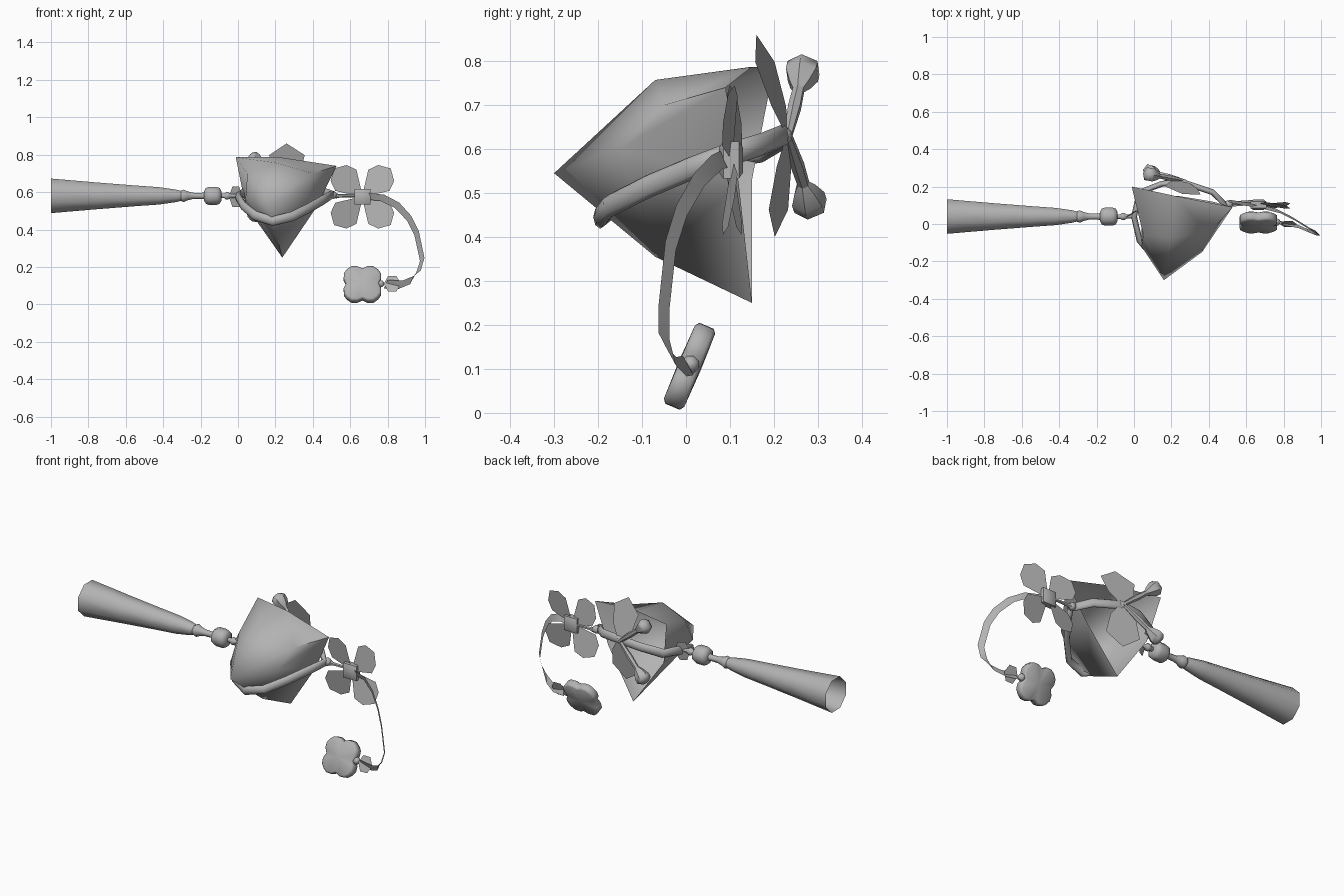
import bpy, math
from mathutils import Vector as V

if "Cube" in bpy.data.objects:
    bpy.data.objects.remove(bpy.data.objects["Cube"])

grey = bpy.data.materials.new("plain grey")
grey.diffuse_color = (0.45, 0.45, 0.45, 1)
grey.use_nodes = True
grey.node_tree.nodes["Principled BSDF"].inputs["Base Color"].default_value = grey.diffuse_color


def mesh(name, verts, faces, smooth=None):
    me = bpy.data.meshes.new(name)
    me.from_pydata([tuple(v) for v in verts], [], faces)
    me.update()
    me.materials.append(grey)
    ob = bpy.data.objects.new(name, me)
    bpy.context.collection.objects.link(ob)
    if smooth:
        bpy.ops.object.select_all(action='DESELECT')
        bpy.context.view_layer.objects.active = ob
        ob.select_set(True)
        bpy.ops.object.shade_smooth_by_angle(angle=math.radians(smooth))
    return ob


def lathe(name, start, direction, profile, sides=8, cap=(True, True)):
    """Revolve (distance, radius) pairs about a line."""
    d = V(direction).normalized()
    a = d.cross(V((0, 0, 1)) if abs(d.z) < 0.9 else V((1, 0, 0))).normalized()
    b = d.cross(a)
    verts, faces = [], []
    for t, r in profile:
        for k in range(sides):
            w = 2 * math.pi * (k + 0.5) / sides
            verts.append(V(start) + d * t + (a * math.cos(w) + b * math.sin(w)) * r)
    for i in range(len(profile) - 1):
        for k in range(sides):
            n = (k + 1) % sides
            faces.append((i * sides + k, i * sides + n, (i + 1) * sides + n, (i + 1) * sides + k))
    if cap[0]:
        faces.append(tuple(reversed(range(sides))))
    if cap[1]:
        faces.append(tuple(range(len(verts) - sides, len(verts))))
    return mesh(name, verts, faces, 50)


def ball(name, c, r):
    prof = [(-r * math.cos(math.pi * i / 6), max(0.002, r * math.sin(math.pi * i / 6))) for i in range(7)]
    return lathe(name, c, (1, 0, 0), prof)


def plate(name, centre, along, side, outline):
    verts = [V(centre) + V(along) * p + V(side) * q for p, q in outline]
    return mesh(name, verts, [tuple(range(len(verts)))])


# Hollow pointed shell, open at the back
tip = (0.16, -0.30, 0.545)
middle = [(0.20, -0.07, 0.757), (0.05, -0.06, 0.70), (0.04, -0.12, 0.56),
          (0.21, -0.07, 0.355), (0.364, -0.15, 0.60), (0.40, -0.05, 0.70)]
rim = [(0.22, 0.15, 0.787), (-0.012, 0.20, 0.787), (0.04, 0.15, 0.53),
       (0.237, 0.15, 0.25), (0.42, 0.12, 0.52), (0.527, 0.09, 0.74)]
faces = []
for k in range(6):
    n = (k + 1) % 6
    faces += [(0, 1 + k, 1 + n), (1 + k, 7 + k, 7 + n, 1 + n)]
mesh("shell", [tip] + middle + rim, faces, 85)

# Flat cord around the shell
path = [V(p) for p in [(0.0, 0.04, 0.575), (0.03, -0.09, 0.525), (0.09, -0.16, 0.475),
        (0.185, -0.195, 0.445), (0.29, -0.175, 0.47), (0.38, -0.085, 0.515), (0.45, 0.01, 0.555),
        (0.50, 0.09, 0.585), (0.42, 0.17, 0.61), (0.27, 0.22, 0.63), (0.15, 0.215, 0.62),
        (0.03, 0.17, 0.595)]]
verts, faces, N, S = [], [], len(path), 8
for i, p in enumerate(path):
    t = (path[(i + 1) % N] - path[i - 1]).normalized()
    s = t.cross(V((0, 0, 1))).normalized()
    u = s.cross(t)
    for k in range(S):
        w = 2 * math.pi * k / S
        verts.append(p + s * 0.016 * math.cos(w) + u * 0.026 * math.sin(w))
        m, n = (i + 1) % N, (k + 1) % S
        faces.append((i * S + k, i * S + n, m * S + n, m * S + k))
mesh("cord", verts, faces, 80)

# Tassel: long flared sleeve, open at the wide end
axis = (0, 0.04, 0.58)
lathe("tassel", axis, (-1, 0, 0), [(0.295, 0.026), (0.33, 0.036), (0.42, 0.050), (0.55, 0.060),
      (0.75, 0.077), (1.0, 0.100)], 8, (True, False))
# Knots and bead between tassel and shell
lathe("tassel_knot", axis, (-1, 0, 0), [(0.18, 0.020), (0.20, 0.017), (0.24, 0.018), (0.27, 0.026),
      (0.29, 0.036), (0.305, 0.030), (0.315, 0.02)])
lathe("square_bead", axis, (-1, 0, 0), [(0.088, 0.026), (0.098, 0.046), (0.115, 0.052), (0.155, 0.052),
      (0.172, 0.046), (0.182, 0.026)])
lathe("tassel_link", axis, (-1, 0, 0), [(0.0, 0.010), (0.04, 0.012), (0.052, 0.021), (0.064, 0.021),
      (0.074, 0.013), (0.092, 0.013)])
hexagon = [(math.cos(k * math.pi / 3), math.sin(k * math.pi / 3)) for k in range(6)]
plate("left_leaf", (-0.012, 0.05, 0.575), (0.036, 0.02, 0), (0, 0.01, 0.064), hexagon)

# Two large petals on the back
knot = V((0.265, 0.232, 0.63))
petal = [(0.0, 0.18), (0.30, 0.75), (0.73, 1.0), (1.0, 0.0), (0.73, -1.0), (0.30, -0.75), (0.0, -0.18)]
plate("upper_petal", knot, (-0.005, -0.072, 0.23), (0.095, -0.022, 0), petal)
plate("lower_petal", knot, (-0.02, -0.03, -0.23), (0.095, -0.022, 0), petal)
ball("back_knot", knot - V((0, 0.012, 0)), 0.022)

# Two stems with flared bells
for name, end in (("upper", (0.085, 0.265, 0.775)), ("lower", (0.085, 0.28, 0.48))):
    d = V(end) - knot
    L = d.length
    lathe(name + "_stem", knot, d, [(0, 0.010), (L * 0.45, 0.016), (L - 0.06, 0.014)], 6)
    lathe(name + "_bell", knot, d, [(L - 0.065, 0.014), (L - 0.045, 0.026), (L - 0.01, 0.040),
          (L + 0.015, 0.040), (L + 0.03, 0.022)], 6)

# Right-hand flower: four petals and a centre bead
ball("right_knot", (0.505, 0.105, 0.585), 0.024)
lathe("right_link", (0.52, 0.11, 0.58), (1, 0, 0), [(0, 0.016), (0.02, 0.010), (0.06, 0.009), (0.11, 0.009)], 6)
centre = V((0.665, 0.105, 0.575))
for k in range(4):
    w = math.pi / 4 + k * math.pi / 2
    c, s = math.cos(w), math.sin(w)
    plate("flower_petal_%d" % k, centre, (c, -0.06 * c, s), (-s, 0.22, c),
          [(0.02, 0.015), (0.125, 0.08), (0.18, 0.060), (0.214, 0.0), (0.18, -0.060), (0.125, -0.08), (0.02, -0.015)])
lathe("flower_bead", centre, (0, 1, 0), [(-0.03, 0.040), (-0.02, 0.060), (0.015, 0.060), (0.025, 0.040)], 4)

# Ribbon hanging from the flower
path = [(0.69, 0.09, 0.578), (0.77, 0.07, 0.57), (0.85, 0.03, 0.53), (0.915, -0.01, 0.46),
        (0.955, -0.035, 0.38), (0.985, -0.05, 0.24), (0.965, -0.05, 0.175), (0.93, -0.035, 0.13),
        (0.87, -0.01, 0.105), (0.79, 0.005, 0.108)]
verts = []
for i, p in enumerate(path):
    f = i / (len(path) - 1)
    side = V((0.012, -0.012, 0.018 * (1 - f))) if f < 0.7 else V((0.008, -0.010, -0.026))
    if f >= 0.7:
        side = -side if i < 0 else V((0.010, -0.012, 0.022))
    verts += [V(p) - side, V(p) + side]
mesh("ribbon", verts, [(2 * i, 2 * i + 1, 2 * i + 3, 2 * i + 2) for i in range(len(path) - 1)], 60)
plate("ribbon_leaf", (0.825, 0.0, 0.11), (0.045, 0, 0), (0, 0.018, 0.048), hexagon)
ball("ribbon_knot", (0.762, 0.01, 0.11), 0.021)

# Lobed cushion charm, tilted back
quarter = [(0, 0.086), (16, 0.104), (31, 0.115), (45, 0.116), (59, 0.115), (74, 0.104)]
outline = [(math.radians(a + 90 * q), r) for q in range(4) for a, r in quarter]
mid = V((0.665, 0.008, 0.106))
up, out = V((0, 0.39, 0.92)), V((0, -0.92, 0.39))
verts, faces, n = [], [], len(outline)
rings = [(-0.025, 0.90), (-0.018, 1.0), (0.018, 1.0), (0.025, 0.90)]
for h, f in rings:
    for a, r in outline:
        verts.append(mid + V((1, 0, 0)) * r * f * math.cos(a) + up * r * f * math.sin(a) + out * h)
for i in range(3):
    for k in range(n):
        m = (k + 1) % n
        faces.append((i * n + k, i * n + m, (i + 1) * n + m, (i + 1) * n + k))
verts += [mid - out * 0.027, mid + out * 0.027]
for k in range(n):
    m = (k + 1) % n
    faces += [(4 * n, m, k), (4 * n + 1, 3 * n + k, 3 * n + m)]
mesh("cushion_charm", verts, faces, 60)
